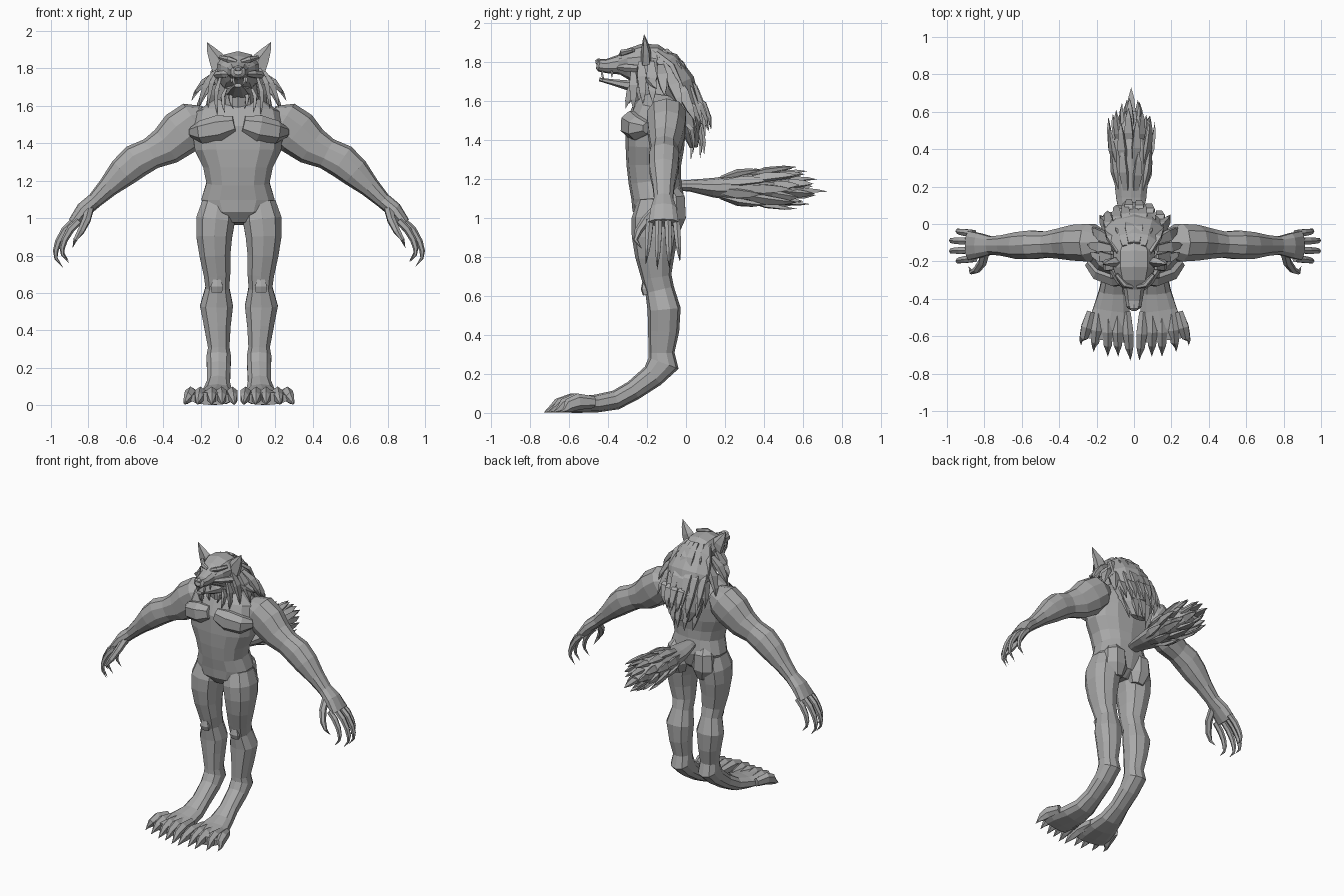
import bpy, bmesh, math, random
from mathutils import Vector

random.seed(4)
fur = bpy.data.materials.new("grey_fur")
fur.diffuse_color = (0.4, 0.4, 0.4, 1)


def tube(bm, secs, n=8, ref=(1, 0, 0), box=1.0):
    """Loft rings through (x, y, z, radius along ref, other radius)."""
    P = [Vector(s[:3]) for s in secs]
    ref, rings = Vector(ref), []
    for i, s in enumerate(secs):
        t = (P[min(i + 1, len(P) - 1)] - P[max(i - 1, 0)]).normalized()
        u = (ref - t * ref.dot(t)).normalized()
        v = t.cross(u)
        if s[3] == 0:
            rings.append([bm.verts.new(P[i])])
            continue
        ring = []
        for k in range(n):
            a = 2 * math.pi * (k + 0.5) / n
            c, d = math.cos(a), math.sin(a)
            c = math.copysign(abs(c) ** box, c)
            d = math.copysign(abs(d) ** box, d)
            ring.append(bm.verts.new(P[i] + u * c * s[3] + v * d * s[4]))
        rings.append(ring)
    for A, B in zip(rings, rings[1:]):
        for k in range(n):
            j = (k + 1) % n
            if len(B) == 1:
                bm.faces.new((A[k], A[j], B[0]))
            elif len(A) == 1:
                bm.faces.new((A[0], B[j], B[k]))
            else:
                bm.faces.new((A[k], A[j], B[j], B[k]))
    for r in (rings[0], rings[-1]):
        if len(r) > 2:
            bm.faces.new(r)


def lock(bm, p0, p1, w, bend=(0, 0, 0), ref=(1, 0, 0), flat=0.5):
    """Pointed tuft of hair, claw or fang."""
    a, b, d = Vector(p0), Vector(p1), Vector(bend)
    pts = [(a, 0.6), (a.lerp(b, 0.4) + d, 1), (a.lerp(b, 0.75) + d * 0.7, 0.65), (b, 0)]
    tube(bm, [(*p, w * f, w * f * flat) for p, f in pts], 4, ref)


def finish(name, bm, mirror=False):
    bmesh.ops.recalc_face_normals(bm, faces=bm.faces)
    me = bpy.data.meshes.new(name)
    bm.to_mesh(me)
    bm.free()
    me.materials.append(fur)
    ob = bpy.data.objects.new(name, me)
    bpy.context.collection.objects.link(ob)
    if mirror:
        ob.location.x = 0.005
        ob.modifiers.new("Mirror", "MIRROR").use_axis[0] = True
    return ob


def part(name, secs, n=8, ref=(1, 0, 0), box=1.0, mirror=False):
    bm = bmesh.new()
    tube(bm, secs, n, ref, box)
    return finish(name, bm, mirror)


# Torso, with chest plates and buttocks
part("torso", [(0, y, z, rx, ry) for y, z, rx, ry in [
    (-.16, .97, .07, .07), (-.155, 1.02, .17, .12), (-.145, 1.1, .20, .135),
    (-.16, 1.19, .172, .135), (-.165, 1.27, .19, .14), (-.16, 1.36, .235, .15),
    (-.155, 1.47, .25, .155), (-.13, 1.56, .23, .14), (-.12, 1.63, .13, .10)]], 14, box=.85)
part("chest_plate", [(.02, -.265, 1.5, .05, .06), (.10, -.255, 1.48, .075, .085),
                     (.19, -.23, 1.46, .065, .075), (.245, -.19, 1.46, .03, .04)],
     8, (0, 0, 1), .8, True)
part("buttock", [(.09, -.08, .93, .05, .05), (.10, -.075, 1.0, .09, .08),
                 (.10, -.08, 1.1, .08, .08), (.09, -.1, 1.17, .04, .04)], 8, mirror=True)

# Legs flowing into long feet
part("leg", [
    (.11, -.15, 1.08, .09, .10), (.125, -.155, .99, .108, .125), (.132, -.16, .9, .10, .118),
    (.128, -.16, .8, .086, .10), (.117, -.152, .7, .074, .078), (.115, -.135, .63, .066, .075),
    (.12, -.112, .53, .092, .085), (.115, -.115, .42, .074, .08), (.108, -.125, .31, .06, .066),
    (.108, -.115, .255, .068, .082), (.108, -.17, .19, .066, .062), (.11, -.27, .115, .064, .052),
    (.115, -.36, .066, .08, .05), (.125, -.46, .048, .102, .046), (.143, -.56, .042, .12, .042),
    (.15, -.62, .035, .115, .034)], 10, box=.85, mirror=True)
part("kneecap", [(.118, -.205, .605, .03, .016), (.118, -.212, .635, .036, .02),
                 (.118, -.21, .67, .022, .014)], 6, box=.6, mirror=True)
bm = bmesh.new()
for x0, x1, y1 in [(.045, .025, -.73), (.095, .09, -.71), (.145, .145, -.71),
                   (.195, .22, -.685), (.235, .288, -.65)]:
    a, b = Vector((x0, -.47, .055)), Vector((x1, y1, 0))
    p = a.lerp(b, .45)
    q = a.lerp(b, .72)
    tube(bm, [(*a, .025, .03), (p.x, p.y, .058, .033, .042), (q.x, q.y, .038, .025, .036),
              (b.x, b.y + .03, .015, .01, .014), (b.x, b.y, .002, 0, 0)], 6)
finish("toes", bm, True)

# Arms
part("arm", [
    (.17, -.1, 1.545, .07, .06), (.235, -.1, 1.515, .105, .115), (.31, -.1, 1.455, .10, .125),
    (.39, -.105, 1.385, .085, .105), (.47, -.11, 1.345, .072, .085), (.55, -.112, 1.305, .08, .092),
    (.62, -.115, 1.245, .075, .082), (.70, -.115, 1.165, .058, .056), (.77, -.115, 1.095, .05, .042),
    (.83, -.115, 1.045, .068, .042), (.885, -.115, .975, .08, .03)],
    10, (0, 1, 0), .9, True)
bm = bmesh.new()
for y, s, dx in [(-.185, .9, -.02), (-.14, 1, .005), (-.092, 1, .005), (-.05, .85, -.015)]:
    yy = y + (y + .115) * .3
    pts = [(0, 0, .02), (.05, -.05, .021), (.085, -.11, .018), (.1, -.16, .015),
           (.098, -.2, .009), (.06, -.25, 0)]
    tube(bm, [(.875 + dx + px * s, y + (yy - y) * i / 5, .985 + pz * s, r, r)
              for i, (px, pz, r) in enumerate(pts)], 6, (0, 1, 0))
# Thumb with its claw
tube(bm, [(.80, -.145, 1.05, .026, .026), (.815, -.205, .99, .024, .024), (.845, -.245, .93, .02, .02),
          (.875, -.258, .885, .012, .012), (.89, -.225, .84, 0, 0)], 6, (1, 0, 0))
finish("fingers", bm, True)

# Neck, skull and open jaws
part("neck", [(0, -.11, 1.52, .15, .12), (0, -.14, 1.62, .12, .13), (0, -.19, 1.74, .10, .10)], 10)
part("head", [(0, y, z, rx, rz) for y, z, rx, rz in [
    (-.08, 1.76, .075, .08), (-.16, 1.775, .115, .115), (-.24, 1.785, .115, .108),
    (-.30, 1.79, .095, .078), (-.345, 1.785, .058, .05), (-.41, 1.778, .047, .036),
    (-.445, 1.782, .04, .032), (-.457, 1.785, .022, .02)]], 10, box=.85)
part("lower_jaw", [(0, -.22, 1.68, .075, .05), (0, -.3, 1.68, .055, .027),
                   (0, -.39, 1.698, .038, .015), (0, -.445, 1.71, .02, .01)], 8, box=.8)
part("nose", [(0, -.42, 1.80, .02, .012), (0, -.45, 1.80, .027, .018),
              (0, -.464, 1.797, .015, .01)], 6)
part("brow", [(.012, -.335, 1.835, .012, .012), (.055, -.325, 1.848, .018, .016),
              (.1, -.27, 1.86, .01, .012)], 6, (0, 0, 1), mirror=True)
part("eye", [(.045, -.31, 1.815, .013, .01), (.047, -.334, 1.815, .011, .008),
             (.048, -.34, 1.815, .004, .003)], 6, mirror=True)
part("cheekbone", [(.04, -.345, 1.77, .012, .014), (.075, -.31, 1.77, .022, .022),
                   (.11, -.24, 1.765, .02, .03)], 6, (0, 0, 1), mirror=True)
bm = bmesh.new()
for x, y in [(.03, -.43), (.04, -.38)]:
    lock(bm, (x, y, 1.755), (x, y, 1.718), .008, flat=1)
lock(bm, (.024, -.425, 1.705), (.026, -.427, 1.742), .006, flat=1)
finish("fangs", bm, True)
part("ear", [(.10, -.205, 1.80, .055, .03), (.125, -.205, 1.855, .046, .026),
             (.152, -.21, 1.90, .025, .014), (.172, -.215, 1.942, 0, 0)], 5, mirror=True)

# Mane: solid core, then overlapping locks
part("mane_core", [(0, -.19, 1.86, .08, .03), (0, -.11, 1.79, .13, .08), (0, -.05, 1.68, .165, .10),
                   (0, .0, 1.56, .16, .08), (0, .03, 1.44, .12, .05), (0, .04, 1.36, .06, .02)], 10)
bm = bmesh.new()
rows = [  # start y, z, spread / end y, z, spread / width, count
    (-.10, 1.865, .08, .05, 1.62, .15, .034, 6),
    (-.04, 1.77, .11, .125, 1.45, .14, .036, 7),
    (.03, 1.63, .13, .125, 1.43, .12, .034, 6),
    (.03, 1.52, .11, .09, 1.31, .07, .032, 5)]
for y0, z0, w0, y1, z1, w1, w, n in rows:
    for i in range(n):
        f = 2 * i / (n - 1) - 1
        j = random.uniform(-.03, .03)
        lock(bm, (f * w0, y0 - .05 * f * f, z0 - .02 * f * f),
             (f * w1, y1 - .06 * f * f + j * .3, z1 + j), w, (f * .015, .025, .025))
finish("mane_locks", bm)
bm = bmesh.new()
for p0, p1, w in [
        ((.11, -.23, 1.80), (.165, -.22, 1.58), .034), ((.12, -.18, 1.80), (.215, -.17, 1.585), .038),
        ((.12, -.13, 1.78), (.255, -.11, 1.625), .038), ((.12, -.09, 1.74), (.23, -.02, 1.56), .04),
        ((.10, -.06, 1.72), (.19, .05, 1.49), .04), ((.10, -.27, 1.75), (.115, -.27, 1.55), .03),
        ((.07, -.27, 1.69), (.075, -.31, 1.56), .026), ((.03, -.27, 1.67), (.03, -.29, 1.585), .026),
        ((.13, -.2, 1.72), (.24, -.15, 1.66), .03)]:
    lock(bm, p0, p1, w, (.015, 0, .01), (0, 1, 0), .55)
finish("side_locks", bm, True)

# Bushy tail
tx = -.015
part("tail", [(tx, -.06, 1.165, .03, .025), (tx, .02, 1.165, .06, .03), (tx, .14, 1.155, .085, .05),
              (tx, .28, 1.155, .10, .07), (tx, .4, 1.16, .105, .08), (tx, .5, 1.155, .08, .065),
              (tx, .6, 1.14, .03, .03)], 10)
bm = bmesh.new()
for y0, y1, r0, r1, n in [(.18, .42, .07, .10, 8), (.3, .55, .08, .115, 9),
                          (.4, .62, .06, .09, 8), (.46, .67, .03, .045, 5)]:
    for i in range(n):
        a = 2 * math.pi * (i + y0 * 3) / n
        c, s = math.cos(a), math.sin(a)
        lock(bm, (tx + c * r0, y0, 1.155 + s * r0 * .75),
             (tx + c * r1 * 1.1, y1 + random.uniform(-.04, .03), 1.155 + s * r1 * .95),
             .032, (c * .012, 0, s * .012), (-s, 0, c), .5)
lock(bm, (tx, .5, 1.15), (tx, .73, 1.135), .035)
finish("tail_tufts", bm)
